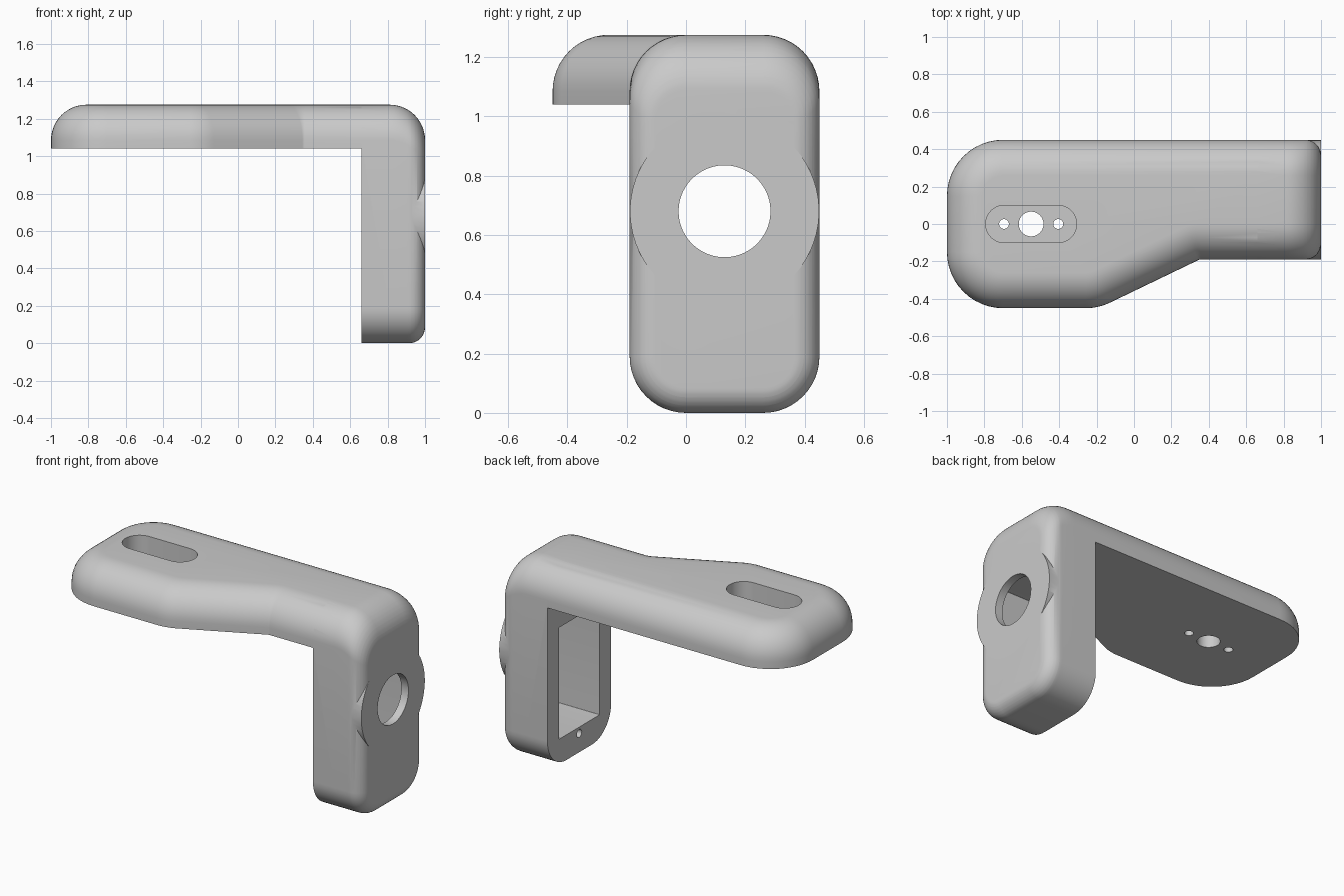
import bpy, bmesh, math
from mathutils import Vector, Matrix

if "Cube" in bpy.data.objects:
    bpy.data.objects.remove(bpy.data.objects["Cube"])

SEG = 12          # segments per rounded corner
EDGE = 0.19       # large edge rounding
SMALL = 0.085     # small edge rounding
TOP, UNDER = 1.275, 1.04
FACE, BACK = 1.0, 0.66
MID_Y, HALF_Y, HOLE_Z = 0.13, 0.32, 0.68

grey = bpy.data.materials.new("light grey")
grey.use_nodes = True
colour = (0.59, 0.59, 0.59, 1)
grey.diffuse_color = colour
grey.node_tree.nodes["Principled BSDF"].inputs["Base Color"].default_value = colour


def outline(corners, radii, insets):
    """Counter-clockwise polygon with each edge moved in and each corner rounded."""
    pts = [Vector(c) for c in corners]
    n = len(pts)
    dirs = [(pts[(i + 1) % n] - pts[i]).normalized() for i in range(n)]
    normals = [Vector((-d.y, d.x)) for d in dirs]
    result = []
    for i in range(n):
        d0, d1, n0 = dirs[i - 1], dirs[i], normals[i - 1]
        turn = d0.cross(d1)
        # the moved corner lies at the given distance along both normals
        corner = pts[i] + (d1 * insets[i - 1] - d0 * insets[i]) / turn
        angle = math.atan2(turn, d0.dot(d1))
        side = 1 if turn > 0 else -1
        r = radii[i]
        start = corner - d0 * r * math.tan(abs(angle) / 2)
        centre = start + n0 * r * side
        spoke = start - centre
        for k in range(SEG + 1):
            result.append(centre + Matrix.Rotation(angle * k / SEG, 2) @ spoke)
    return result


def loft(name, rings):
    """Closed solid through rings of equal length."""
    bm = bmesh.new()
    loops = [[bm.verts.new(p) for p in ring] for ring in rings]
    n = len(loops[0])
    for low, high in zip(loops, loops[1:]):
        for i in range(n):
            j = (i + 1) % n
            bm.faces.new((low[i], low[j], high[j], high[i]))
    bm.faces.new(loops[0][::-1])
    bm.faces.new(loops[-1])
    bmesh.ops.remove_doubles(bm, verts=bm.verts, dist=1e-5)
    bmesh.ops.recalc_face_normals(bm, faces=bm.faces)
    mesh = bpy.data.meshes.new(name)
    bm.to_mesh(mesh)
    bm.free()
    mesh.materials.append(grey)
    obj = bpy.data.objects.new(name, mesh)
    bpy.context.collection.objects.link(obj)
    return obj


def rod(name, axis, centre, radius, low, high, stretch=0):
    """Round or slot-shaped prism along x or z; the slot runs along its first axis."""
    ring = []
    for k in range(64):
        t = 2 * math.pi * (k + 0.5) / 64
        u, v = radius * math.cos(t), radius * math.sin(t)
        ring.append((centre[0] + u + math.copysign(stretch, u), centre[1] + v))
    place = (lambda p, h: (h, *p)) if axis == "x" else (lambda p, h: (*p, h))
    return loft(name, [[place(p, h) for p in ring] for h in (low, high)])


def combine(target, tool, operation):
    mod = target.modifiers.new(operation, "BOOLEAN")
    mod.operation, mod.solver, mod.object = operation, "EXACT", tool
    bpy.context.view_layer.objects.active = target
    bpy.ops.object.modifier_apply(modifier=mod.name)
    bpy.data.objects.remove(tool)


def fillet(distance, radius):
    """Inset at a given distance below the end face."""
    if distance >= radius:
        return 0
    return radius - math.sqrt(radius ** 2 - (radius - distance) ** 2)


steps = [math.pi / 2 * k / SEG for k in range(SEG + 1)]

# Horizontal arm: plan outline with a rounded upper edge
plan = [(-1, -0.45), (-0.19, -0.45), (0.35, -0.19), (BACK, -0.19), (BACK, 0.45), (-1, 0.45)]
rings = []
for z, d in [(UNDER, 0)] + [(TOP - EDGE * (1 - math.sin(t)), EDGE * (1 - math.cos(t))) for t in steps]:
    radii = [0.3 - d, 0.3 - d, 0.03 + d, 0, 0, 0.3 - d]
    rings.append([(p.x, p.y, z) for p in outline(plan, radii, [d, d, d, 0, d, d])])
arm = loft("arm", rings)

# Upright housing: rounded section with small side rounding and a larger top one
depths = {EDGE * (1 - math.sin(t)) for t in steps} | {SMALL * (1 - math.sin(t)) for t in steps}
low, high = MID_Y - HALF_Y, MID_Y + HALF_Y
section = [(low, 0), (high, 0), (high, TOP), (low, TOP)]
rings = []
for depth in sorted(depths | {FACE - BACK}, reverse=True):
    s, t = fillet(depth, SMALL), fillet(depth, EDGE)
    ring = outline(section, [EDGE - s] * 4, [s, s, t, s])
    rings.append([(FACE - depth, p.x, p.y) for p in ring])
bracket = loft("bracket", rings)

# Join the arm and the round boss on the outer face
combine(bracket, arm, "UNION")
combine(bracket, rod("boss", "x", (MID_Y, HOLE_Z), HALF_Y - 0.001, 0.88, FACE), "UNION")

# Housing pocket, round window and screw holes
pocket = outline([(-0.075, 0.16), (0.335, 0.16), (0.335, 0.87), (-0.075, 0.87)], [0.002] * 4, [0] * 4)
cutters = [loft("pocket", [[(x, p.x, p.y) for p in pocket] for x in (0.5, 0.95)]),
           rod("window", "x", (MID_Y, HOLE_Z), 0.155, 0.9, 1.1)]
for z in (0.12, 0.91):
    cutters.append(rod("screw_hole", "x", (MID_Y, z), 0.025, 0.5, 0.85))

# Slot in the arm with three holes through its floor
cutters.append(rod("slot", "z", (-0.55, 0), 0.1, 1.135, 1.4, 0.143))
for x, r in ((-0.55, 0.066), (-0.695, 0.026), (-0.405, 0.026)):
    cutters.append(rod("floor_hole", "z", (x, 0), r, 0.95, 1.2))
for cutter in cutters:
    combine(bracket, cutter, "DIFFERENCE")

bpy.ops.object.select_all(action="DESELECT")
bracket.select_set(True)
bpy.context.view_layer.objects.active = bracket
bpy.ops.object.shade_smooth_by_angle(angle=math.radians(30))
